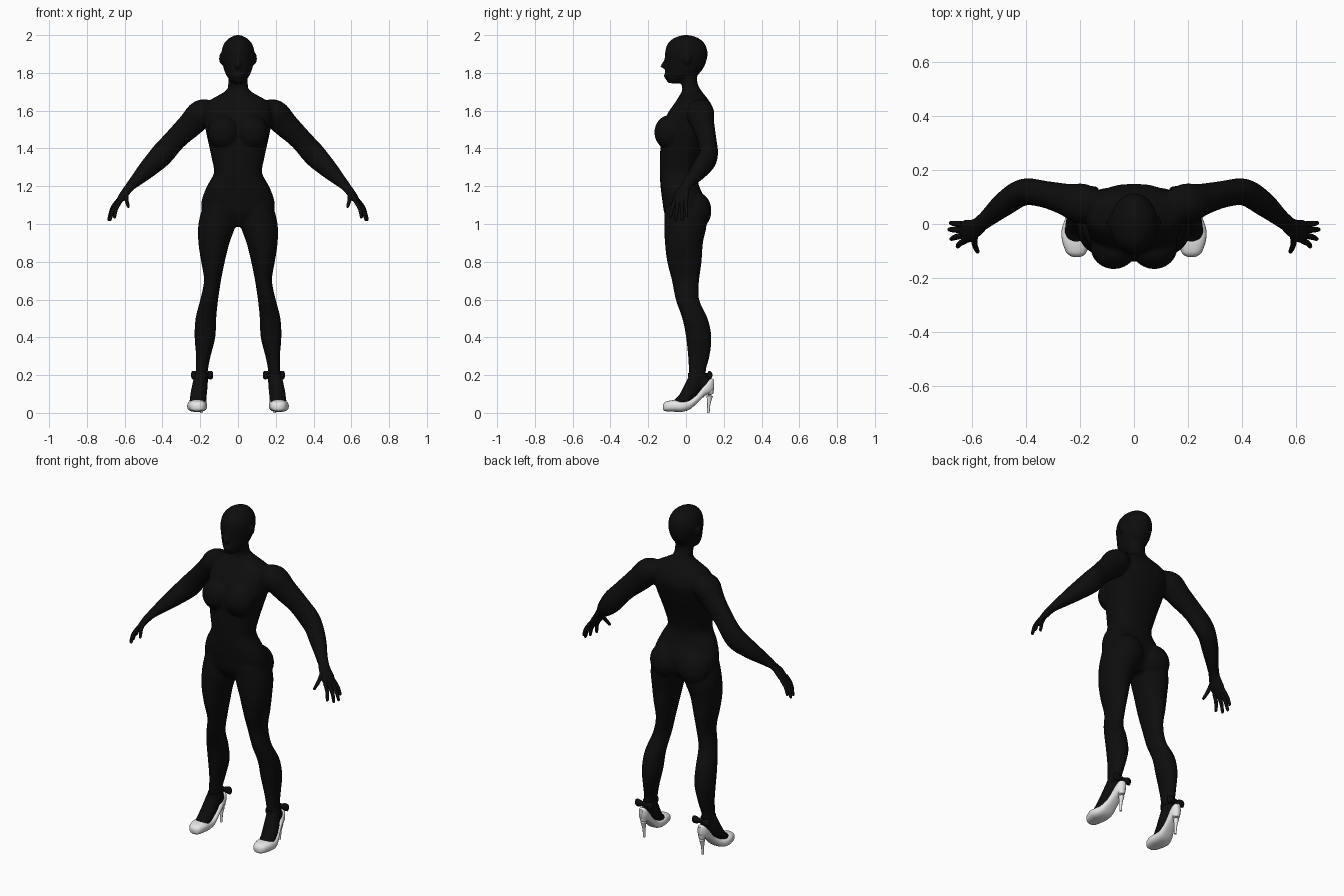
import bpy, bmesh, math
from mathutils import Vector, Matrix

cube = bpy.data.objects.get("Cube")
if cube:
    bpy.data.objects.remove(cube, do_unlink=True)


def make_material(name, colour, roughness):
    mat = bpy.data.materials.new(name)
    mat.use_nodes = True
    mat.diffuse_color = colour
    bsdf = mat.node_tree.nodes["Principled BSDF"]
    bsdf.inputs["Base Color"].default_value = colour
    bsdf.inputs["Roughness"].default_value = roughness
    return mat


black = make_material("matte black", (0.004, 0.004, 0.004, 1), 0.7)
white = make_material("shoe white", (0.8, 0.8, 0.8, 1), 0.5)


def refine(rows, steps=4):
    """Catmull-Rom interpolation of parameter rows."""
    out = []
    for i in range(len(rows) - 1):
        a, b, c, d = (rows[max(0, min(len(rows) - 1, i + k))] for k in (-1, 0, 1, 2))
        for s in range(steps):
            t = s / steps
            out.append([0.5 * (2 * q + (r - p) * t + (2 * p - 5 * q + 4 * r - w) * t * t
                               + (3 * q - p - 3 * r + w) * t ** 3)
                        for p, q, r, w in zip(a, b, c, d)])
    return out + [list(rows[-1])]


def loft(bm, rings, side=1, segments=24, power=2.0):
    """Skin rings given as (centre, axis u, axis v), capped at both ends."""
    def bend(f):
        return math.copysign(abs(f) ** (2 / power), f)
    loops = []
    for centre, u, v in rings:
        loop = []
        for k in range(segments):
            a = math.tau * k / segments
            p = centre + u * bend(math.cos(a)) + v * bend(math.sin(a))
            loop.append(bm.verts.new((p.x * side, p.y, p.z)))
        loops.append(loop)
    for a, b in zip(loops, loops[1:]):
        for k in range(segments):
            n = (k + 1) % segments
            bm.faces.new((a[k], a[n], b[n], b[k]))
    bm.faces.new(loops[0])
    bm.faces.new(loops[-1])


def stack(bm, rows, side=1, power=2.0):
    """Horizontal rings from rows of z, x min, x max, y front, y back."""
    loft(bm, [(Vector(((x0 + x1) / 2, (y0 + y1) / 2, z)),
               Vector(((x1 - x0) / 2, 0, 0)), Vector((0, (y1 - y0) / 2, 0)))
              for z, x0, x1, y0, y1 in refine(rows)], side, power=power)


def tube(bm, rows, side=1, segments=20):
    """Tube along x, y, z with a sideways and an upright radius."""
    rows = refine(rows)
    pts = [Vector(r[:3]) for r in rows]
    rings = []
    for i, r in enumerate(rows):
        t = (pts[min(i + 1, len(pts) - 1)] - pts[max(i - 1, 0)]).normalized()
        across = t.cross(Vector((0, 0, 1)))
        if across.length < 1e-4:
            across = Vector((1, 0, 0))
        across.normalize()
        rings.append((pts[i], across * r[3], across.cross(t) * r[4]))
    loft(bm, rings, side, segments)


def ball(bm, centre, radii, side=1):
    m = Matrix.Translation((centre[0] * side, centre[1], centre[2])) @ Matrix.Diagonal((*radii, 1))
    bmesh.ops.create_uvsphere(bm, u_segments=24, v_segments=14, radius=1, matrix=m)


def finish(name, bm, mat):
    bmesh.ops.recalc_face_normals(bm, faces=bm.faces[:])
    mesh = bpy.data.meshes.new(name)
    bm.to_mesh(mesh)
    bm.free()
    mesh.materials.append(mat)
    obj = bpy.data.objects.new(name, mesh)
    bpy.context.collection.objects.link(obj)
    bpy.ops.object.select_all(action="DESELECT")
    obj.select_set(True)
    bpy.context.view_layer.objects.active = obj
    bpy.ops.object.shade_smooth_by_angle(angle=math.radians(50))
    return obj


# Body: torso and neck
body = bmesh.new()
torso = [(.985, .08, -.07, .06), (1.05, .18, -.112, .1), (1.12, .193, -.125, .105),
         (1.2, .165, -.135, .07), (1.27, .128, -.139, .058), (1.35, .14, -.138, .075),
         (1.42, .155, -.135, .1), (1.5, .172, -.128, .13), (1.58, .18, -.1, .15),
         (1.64, .17, -.06, .13), (1.675, .115, -.038, .105), (1.71, .06, -.02, .078),
         (1.75, .052, -.025, .06), (1.8, .05, -.03, .06)]
stack(body, [(z, -w, w, f, b) for z, w, f, b in torso], power=2.25)

# Head, nose and lips
head = [(1.745, .028, -.096, -.03), (1.77, .051, -.108, .035), (1.8, .068, -.11, .073),
        (1.84, .08, -.11, .1), (1.9, .088, -.112, .115), (1.95, .077, -.1, .102),
        (1.982, .05, -.068, .07), (2.0, .014, -.02, .022)]
stack(body, [(z, -w, w, f, b) for z, w, f, b in head])
tube(body, [(0, -.1, 1.875, .01, .01), (0, -.118, 1.845, .012, .012), (0, -.126, 1.826, .017, .013)])
ball(body, (0, -.106, 1.785), (.026, .013, .014))

leg = [(1.1, .02, .185, -.112, .1), (1.0, .012, .21, -.115, .11), (.9, .045, .21, -.112, .09),
       (.8, .07, .195, -.1, .083), (.7, .09, .18, -.075, .07), (.6, .105, .2, -.055, .07),
       (.5, .115, .225, -.02, .115), (.4, .12, .23, 0, .135), (.3, .145, .222, .01, .125),
       (.22, .16, .224, .015, .105), (.15, .165, .225, .015, .115)]
arm = [(.12, .07, 1.6, .05, .05), (.19, .075, 1.587, .075, .074), (.25, .09, 1.527, .06, .069),
       (.33, .11, 1.45, .05, .06), (.41, .118, 1.36, .05, .062), (.48, .075, 1.29, .046, .05),
       (.545, .02, 1.225, .033, .032), (.582, -.008, 1.188, .03, .021)]
foot = [(.192, .065, .21, .032, .042), (.203, .035, .135, .042, .045),
        (.213, -.02, .065, .044, .032), (.215, -.08, .036, .035, .02)]
for side in (1, -1):
    ball(body, (.09, .005, 1.875), (.011, .02, .03), side)      # ear
    ball(body, (.075, -.085, 1.485), (.087, .083, .092), side)  # bust
    ball(body, (.092, .052, 1.07), (.096, .083, .1), side)      # seat
    stack(body, leg, side)
    tube(body, arm, side)
    tube(body, foot, side)
    ball(body, (.195, .1, .15), (.027, .034, .045), side)       # heel
body_obj = finish("body", body, black)
remesh = body_obj.modifiers.new("blend", "REMESH")
remesh.mode = "VOXEL"
remesh.voxel_size = .008
remesh.use_smooth_shade = True
soften = body_obj.modifiers.new("soften", "SMOOTH")
soften.factor = .5
soften.iterations = 6

# Finger knuckles and tips, thumb last
fingers = [((.623, -.06, 1.122), (.656, -.085, 1.03)), ((.634, -.042, 1.115), (.68, -.056, 1.017)),
           ((.638, -.022, 1.115), (.688, -.02, 1.017)), ((.635, -.002, 1.125), (.682, .004, 1.04)),
           ((.59, -.045, 1.165), (.58, -.106, 1.088))]
shoe = [(-.122, .02, .043, .213, .014), (-.115, .011, .054, .213, .028), (-.1, .008, .062, .214, .04),
        (-.06, .006, .068, .216, .051), (-.02, .006, .064, .216, .052), (.02, .018, .07, .21, .045),
        (.06, .053, .1, .203, .036), (.1, .09, .152, .198, .032), (.13, .105, .182, .196, .027),
        (.149, .125, .176, .195, .012)]
for side, label in ((1, "left"), (-1, "right")):
    # Hand
    hand = bmesh.new()
    tube(hand, [(.565, .003, 1.205, .028, .022), (.59, -.015, 1.175, .034, .02),
                (.615, -.026, 1.14, .042, .018), (.638, -.032, 1.11, .036, .011)], side)
    for base, tip in fingers:
        a, b = Vector(base), Vector(tip)
        mid = a.lerp(b, .5) + Vector((.006, 0, .004))
        tube(hand, [(*a, .012, .012), (*mid, .0105, .0105), (*a.lerp(b, .92), .008, .008),
                    (*b, .003, .003)], side, 10)
    finish(label + "_hand", hand, black)

    # Pump and its thin heel
    pump = bmesh.new()
    loft(pump, [(Vector((x, y, (lo + hi) / 2)), Vector((w, 0, 0)), Vector((0, 0, (hi - lo) / 2)))
                for y, lo, hi, x, w in refine(shoe)], side, power=2.6)
    tube(pump, [(.195, .124, .125, .024, .024), (.195, .125, .09, .016, .017),
                (.195, .121, .05, .009, .009), (.195, .118, 0, .007, .007)], side, 12)
    finish(label + "_shoe", pump, white)

    # Ankle strap and bow at the back
    bow = bmesh.new()
    stack(bow, [(.19, .156, .228, .01, .113), (.21, .156, .228, .01, .113)], side)
    ball(bow, (.19, .122, .2), (.014, .014, .016), side)
    for way in (1, -1):
        tube(bow, [(.19, .122, .2, .008, .008), (.19 + way * .028, .126, .2, .014, .02),
                   (.19 + way * .05, .124, .2, .013, .022), (.19 + way * .056, .122, .2, .005, .015)],
             side, 12)
    finish(label + "_ankle_bow", bow, black)
